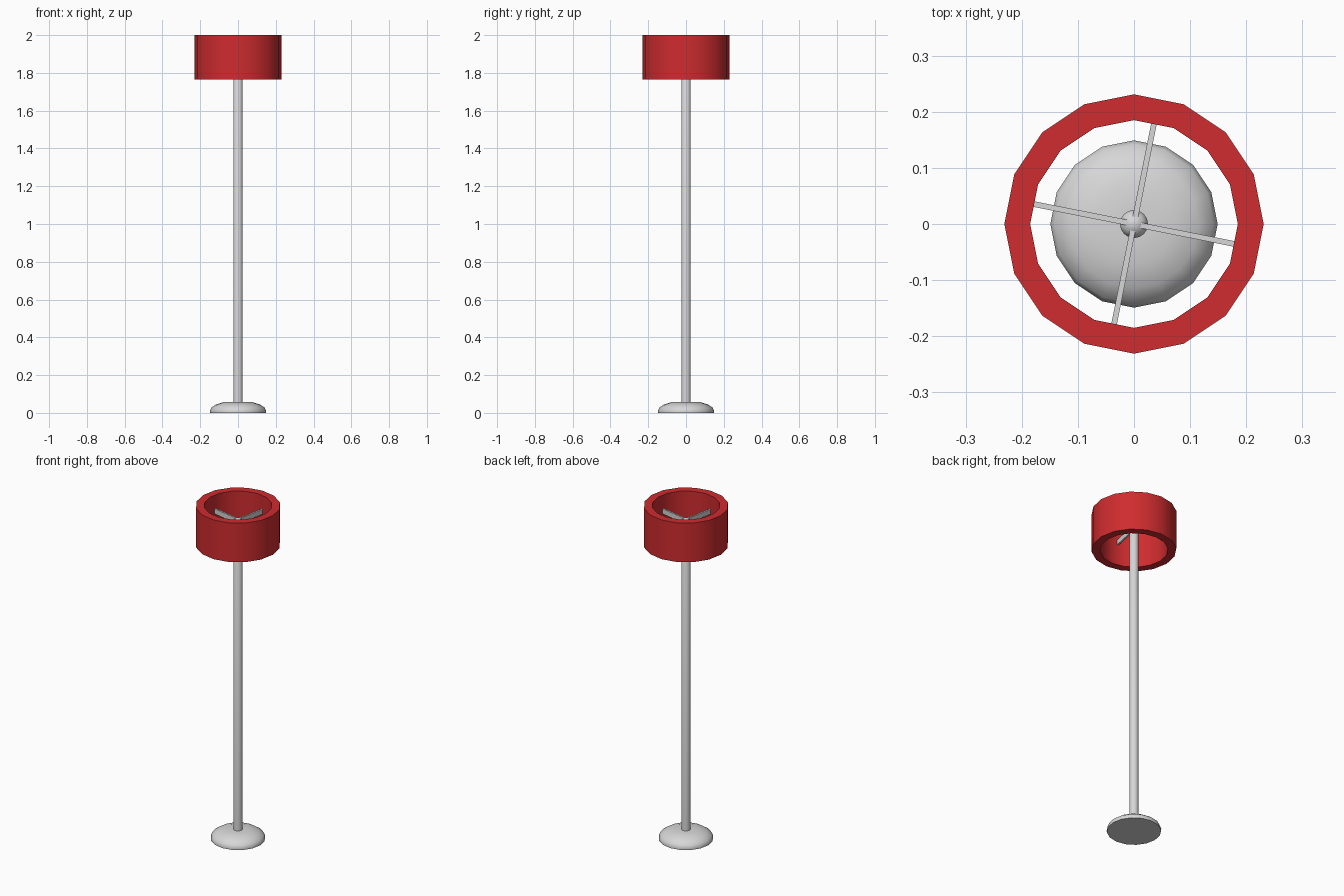
import bpy, bmesh, math
from mathutils import Matrix

if "Cube" in bpy.data.objects:
    bpy.data.objects.remove(bpy.data.objects["Cube"])

def material(name, col):
    m = bpy.data.materials.new(name)
    m.diffuse_color = (*col, 1)
    m.use_nodes = True
    m.node_tree.nodes["Principled BSDF"].inputs["Base Color"].default_value = m.diffuse_color
    return m

RED = material("red", (0.62, 0.025, 0.028))
GREY = material("light grey", (0.68, 0.68, 0.68))

def finish(name, bm, mat, angle):
    bmesh.ops.recalc_face_normals(bm, faces=bm.faces)
    me = bpy.data.meshes.new(name)
    bm.to_mesh(me)
    bm.free()
    me.materials.append(mat)
    ob = bpy.data.objects.new(name, me)
    bpy.context.collection.objects.link(ob)
    bpy.ops.object.select_all(action='DESELECT')
    ob.select_set(True)
    bpy.context.view_layer.objects.active = ob
    bpy.ops.object.shade_smooth_by_angle(angle=math.radians(angle))
    return ob

def lathe(name, profile, mat, sides=16, closed=False, angle=40):
    """Revolve (radius, z) points around z."""
    bm = bmesh.new()
    vs = [bm.verts.new((r, 0, z)) for r, z in profile]
    pairs = list(zip(vs, vs[1:])) + ([(vs[-1], vs[0])] if closed else [])
    es = [bm.edges.new(p) for p in pairs]
    bmesh.ops.spin(bm, geom=vs + es, cent=(0, 0, 0), axis=(0, 0, 1),
                   angle=math.tau, steps=sides)
    bmesh.ops.remove_doubles(bm, verts=bm.verts, dist=1e-5)
    return finish(name, bm, mat, angle)

# Base: low rounded disc
lathe("base", [(0, 0), (0.148, 0), (0.149, 0.01), (0.142, 0.027), (0.115, 0.045),
               (0.072, 0.058), (0.024, 0.058), (0, 0.058)], GREY)

# Pole with a slightly domed tip
lathe("pole", [(0, 0.05), (0.025, 0.05), (0.025, 1.905), (0.018, 1.918),
               (0, 1.925)], GREY, angle=50)

# Drum shade: thick open ring
lathe("shade", [(0.231, 1.765), (0.231, 2.0), (0.185, 2.0), (0.185, 1.765)],
      RED, closed=True)

# Four spokes joining pole and shade
for i in range(4):
    bm = bmesh.new()
    bmesh.ops.create_cube(bm, size=1, matrix=Matrix.Rotation(
        math.radians(-11.25 + 90 * i), 4, 'Z') @ Matrix.Translation((0.096, 0, 1.905))
        @ Matrix.Diagonal((0.176, 0.01, 0.03, 1)))
    finish(f"spoke_{i + 1}", bm, GREY, 30)
